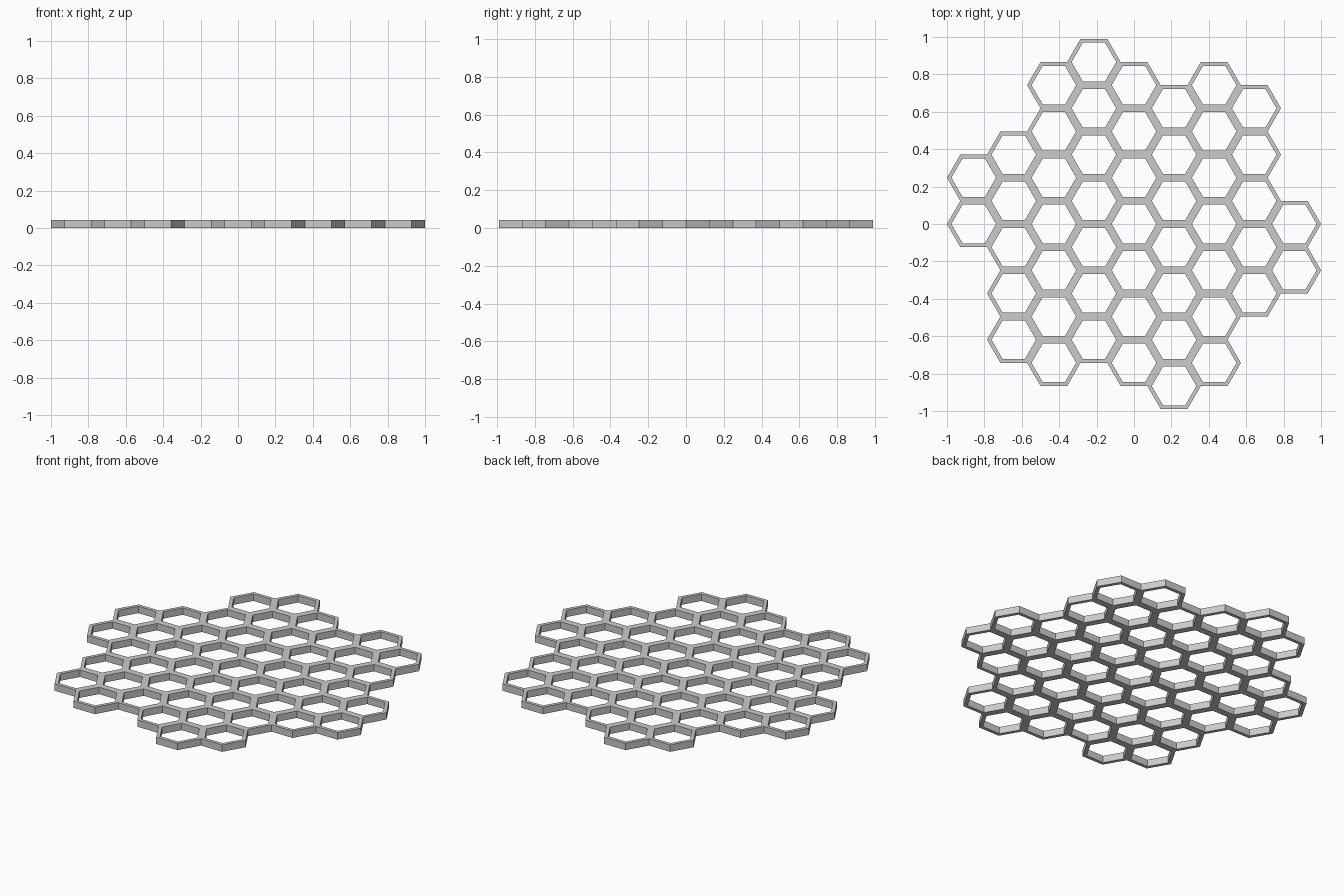
import bpy, bmesh
from math import cos, sin, pi, sqrt

if "Cube" in bpy.data.objects:
    bpy.data.objects.remove(bpy.data.objects["Cube"])

R = 1 / 7                  # outer radius of one cell
H = sqrt(3) * R            # cell height, flat side to flat side
WALL = 0.0205              # wall thickness of one cell
THICK = 0.042              # thickness of the panel
INNER = 1 - WALL / (H / 2)

# column index: (lowest, highest) cell centre, in cell heights
COLUMNS = {-4: (0, 1), -3: (-2.5, 1.5), -2: (-3, 3), -1: (-2.5, 3.5),
           0: (-3, 3), 1: (-3.5, 2.5), 2: (-3, 3), 3: (-1.5, 2.5), 4: (-1, 0)}


def add_ring(bm, cx, cy):
    """Flat hexagonal ring around a cell centre."""
    def loop(r):
        return [bm.verts.new((cx + r * cos(i * pi / 3), cy + r * sin(i * pi / 3), 0))
                for i in range(6)]
    outer, inner = loop(R), loop(R * INNER)
    for i in range(6):
        j = (i + 1) % 6
        bm.faces.new((outer[i], outer[j], inner[j], inner[i]))


# flat honeycomb, neighbouring rings welded together
bm = bmesh.new()
for col, (low, high) in COLUMNS.items():
    for k in range(int(high - low) + 1):
        add_ring(bm, col * 1.5 * R, (low + k) * H)
bmesh.ops.remove_doubles(bm, verts=bm.verts, dist=0.001)

# raise it into a solid panel; walls form only on open borders
ext = bmesh.ops.extrude_face_region(bm, geom=bm.faces[:], use_keep_orig=True)
top = [g for g in ext["geom"] if isinstance(g, bmesh.types.BMVert)]
bmesh.ops.translate(bm, verts=top, vec=(0, 0, THICK))
bmesh.ops.recalc_face_normals(bm, faces=bm.faces)

mesh = bpy.data.meshes.new("honeycomb_panel")
bm.to_mesh(mesh)
bm.free()
bpy.context.collection.objects.link(bpy.data.objects.new("honeycomb_panel", mesh))
